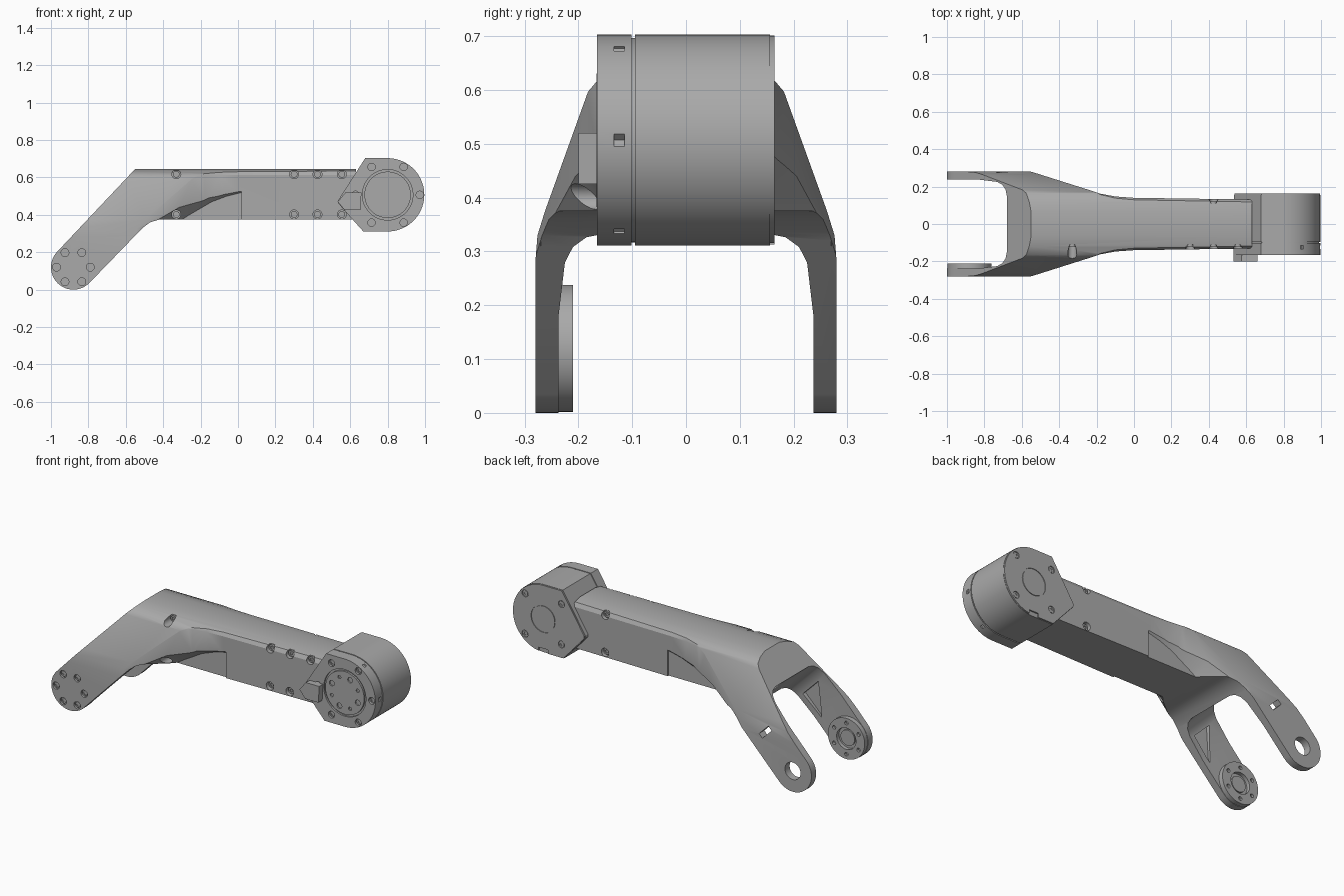
import bpy, bmesh, math
from mathutils import Matrix, Vector

if "Cube" in bpy.data.objects:
    bpy.data.objects.remove(bpy.data.objects["Cube"])

grey = bpy.data.materials.new("satin_grey")
grey.use_nodes = True
grey.diffuse_color = (0.4, 0.4, 0.4, 1)
grey.node_tree.nodes["Principled BSDF"].inputs["Base Color"].default_value = (0.4, 0.4, 0.4, 1)

FORK = (-0.88, 0.12)     # fork pivot in x, z
MOTOR = (0.80, 0.507)    # motor axis in x, z


def make(name, bm):
    bmesh.ops.recalc_face_normals(bm, faces=bm.faces[:])
    mesh = bpy.data.meshes.new(name)
    bm.to_mesh(mesh)
    bm.free()
    mesh.materials.append(grey)
    ob = bpy.data.objects.new(name, mesh)
    bpy.context.collection.objects.link(ob)
    return ob


def loft(name, rings):
    """Solid between rings of equal point count."""
    bm = bmesh.new()
    loops = [[bm.verts.new(p) for p in ring] for ring in rings]
    n = len(loops[0])
    for a, b in zip(loops, loops[1:]):
        for i in range(n):
            bm.faces.new((a[i], a[(i + 1) % n], b[(i + 1) % n], b[i]))
    bm.faces.new(loops[0][::-1])
    bm.faces.new(loops[-1])
    return make(name, bm)


def prism(name, pts, lo, hi, axis="y"):
    place = {"x": lambda a, b, h: (h, a, b),
             "y": lambda a, b, h: (a, h, b),
             "z": lambda a, b, h: (a, b, h)}[axis]
    return loft(name, [[place(a, b, h) for a, b in pts] for h in (lo, hi)])


def arc(c, r, start, end, n=24):
    step = math.radians(end - start) / n
    return [(c[0] + r * math.cos(math.radians(start) + i * step),
             c[1] + r * math.sin(math.radians(start) + i * step)) for i in range(n + 1)]


def disc(name, c, r, lo, hi, n=32):
    return prism(name, arc(c, r, 0, 360, n)[:-1], lo, hi)


def boolean(ob, tool, mode="DIFFERENCE"):
    mod = ob.modifiers.new("cut", "BOOLEAN")
    mod.object, mod.operation, mod.solver = tool, mode, "EXACT"
    apply(ob)
    bpy.data.objects.remove(tool)


def apply(ob):
    bpy.context.view_layer.update()
    graph = bpy.context.evaluated_depsgraph_get()
    mesh = bpy.data.meshes.new_from_object(ob.evaluated_get(graph))
    ob.modifiers.clear()
    ob.data = mesh


def mirrored(half):
    return half + [(x, -y) for x, y in reversed(half)]


# Arm: side outline trimmed by a plan outline and an end outline
arm = prism("forked_arm", arc(FORK, 0.12, 315, 135) + [
    (-0.55, 0.645), (0.63, 0.645), (0.63, 0.375), (-0.42, 0.375),
    (-0.47, 0.36), (-0.51, 0.33)], -0.4, 0.4)

plan = mirrored([(-1.1, 0.28), (-0.55, 0.28), (-0.25, 0.185), (-0.18, 0.162),
                 (-0.1, 0.147), (0, 0.14), (0.7, 0.13)])
inset = [(x, y - math.copysign(0.022, y)) for x, y in plan]
trim = loft("plan_trim", [[(x, y, -0.1) for x, y in plan],
                          [(x, y, 0.612) for x, y in plan],
                          [(x, y, 0.65) for x, y in inset]])
boolean(arm, trim, "INTERSECT")

end = [(0.28, -0.1), (0.28, 0.28), (0.276, 0.33), (0.262, 0.375), (0.182, 0.597),
       (0.165, 0.617), (0.12, 0.634), (0.06, 0.646)]
ends = end + [(-y, z) for y, z in reversed(end)]
boolean(arm, prism("end_trim", ends, -1.2, 0.8, "x"), "INTERSECT")

# Hollow flanks under the widening shoulders
outer = [(-0.53, 0.31), (-0.36, 0.475), (-0.22, 0.575), (-0.12, 0.6), (0.02, 0.605), (0.02, 0.3)]
inner = [(-0.40, 0.31), (-0.26, 0.40), (-0.14, 0.47), (-0.06, 0.50), (0.02, 0.52), (0.02, 0.3)]
for s in (-1, 1):
    boolean(arm, loft("flank", [[(x, s * 0.27, z) for x, z in outer],
                                [(x, s * 0.13, z) for x, z in inner]]))

# Fork gap, cut square to the slanted legs
r = math.sqrt(0.5)
leg_frame = Matrix(((r, 0, -r, FORK[0]), (0, 1, 0, 0), (r, 0, r, FORK[1]), (0, 0, 0, 1)))


def leg_cut(pts, lo, hi, axis):
    tool = prism("leg_cut", pts, lo, hi, axis)
    tool.data.transform(leg_frame)
    boolean(arm, tool)


gap = [(-0.4, 0.237), (0.2, 0.237), (0.34, 0.225), (0.38, 0.21), (0.405, 0.185), (0.415, 0.15)]
leg_cut(mirrored(gap), -0.3, 0.3, "z")
leg_cut([(0.17, -0.08), (0.33, -0.08), (0.33, 0.06)], -0.25, -0.2, "y")     # inner pocket
leg_cut([(0.235, -0.04), (0.265, -0.04), (0.265, 0.04), (0.235, 0.04)], 0.2, 0.3, "y")
boolean(arm, disc("pivot_hole", FORK, 0.05, 0.2, 0.3))


def around(c, radius, n, start=0):
    return arc(c, radius, start, start + 360, n)[:-1]


# Countersunk screws: recess in the host part, ring-shaped head inside
def screw(host, c, face, depth, sign, rad=0.024):
    lo, hi = sorted((sign * (face - depth), sign * (face + 0.2)))
    boolean(host, disc("recess", c, rad, lo, hi, 16))
    lo, hi = sorted((sign * (face - depth - 0.005), sign * (face - depth * 0.5)))
    head = disc("screw_head", c, rad * 0.75, lo, hi, 16)
    lo, hi = sorted((sign * (face - depth * 0.8), sign * face))
    boolean(head, disc("socket", c, rad * 0.4, lo, hi, 6))


for c in around(FORK, 0.09, 6):
    screw(arm, c, 0.28, 0.012, -1, 0.021)
for z in (0.617, 0.402):
    for x in (-0.33, 0.3, 0.425, 0.555):
        screw(arm, (x, z), 0.13, 0.02, -1)
    screw(arm, (0.425, z), 0.13, 0.02, 1)

# Bearing boss inside the front leg
boss = disc("bearing_boss", FORK, 0.118, -0.24, -0.21, 48)
boolean(boss, disc("bore", FORK, 0.062, -0.232, -0.2))
for c in around(FORK, 0.09, 6, 30):
    boolean(boss, disc("bolt_hole", c, 0.011, -0.225, -0.2, 12))
disc("bearing_core", FORK, 0.045, -0.235, -0.222)


# Motor housing: round on the outside, pointed towards the arm
def housing(rad):
    k = rad / 0.196
    pts = [(-0.12, 0.196), (-0.265, -0.03), (-0.265, -0.045), (-0.13, -0.196)]
    return arc(MOTOR, rad, -90, 90, 40) + [(MOTOR[0] + k * x, MOTOR[1] + k * z) for x, z in pts]


motor = prism("motor_body", housing(0.196), -0.095, 0.156)
for sx, sz in ((0, 1), (0, -1)):
    x, z = MOTOR[0] + 0.02, MOTOR[1] + sz * 0.15
front = prism("motor_front_flange", housing(0.196), -0.165, -0.101)
prism("motor_seam", housing(0.19), -0.105, -0.09)
back = prism("motor_back_plate", housing(0.194), 0.155, 0.164)

# Front output disc set in a ring groove
boolean(front, disc("ring_groove", MOTOR, 0.135, -0.2, -0.155, 64))
output = disc("output_disc", MOTOR, 0.124, -0.166, -0.15, 64)
for i, c in enumerate(around(MOTOR, 0.09, 8, 22.5)):
    boolean(output, disc("output_hole", c, 0.016 if i % 2 else 0.01, -0.2, -0.158, 12))
for c in around(MOTOR, 0.172, 6):
    screw(front, c, 0.165, 0.014, -1, 0.02)

# Rim notches beside the flange screws
for a in (-60, 0, 60):
    c = arc(MOTOR, 0.196, a, a + 1, 1)[0]
    boolean(front, disc("rim_notch", c, 0.012, -0.134, -0.114, 4))

# Back cover groove, screws and lower notch
boolean(back, disc("cover_groove", MOTOR, 0.078, 0.16, 0.2, 48))
disc("back_cover", MOTOR, 0.074, 0.155, 0.164, 48)
for c in around(MOTOR, 0.165, 4, 45):
    screw(back, c, 0.164, 0.007, 1, 0.02)
x, z = MOTOR[0], MOTOR[1] - 0.196
boolean(back, prism("notch", [(x - 0.03, z - 0.02), (x + 0.03, z - 0.02),
                              (x + 0.03, z + 0.025), (x - 0.03, z + 0.025)], 0.15, 0.2))

# Cable bracket on the motor's arm side
prism("cable_bracket", [(0.533, 0.47), (0.575, 0.52), (0.66, 0.52), (0.655, 0.425),
                        (0.57, 0.425)], -0.2, -0.12)

for ob in bpy.context.collection.objects:
    if ob.type == "MESH" and grey.name in ob.data.materials:
        bpy.ops.object.select_all(action="DESELECT")
        ob.select_set(True)
        bpy.context.view_layer.objects.active = ob
        bpy.ops.object.shade_smooth_by_angle(angle=math.radians(30))
